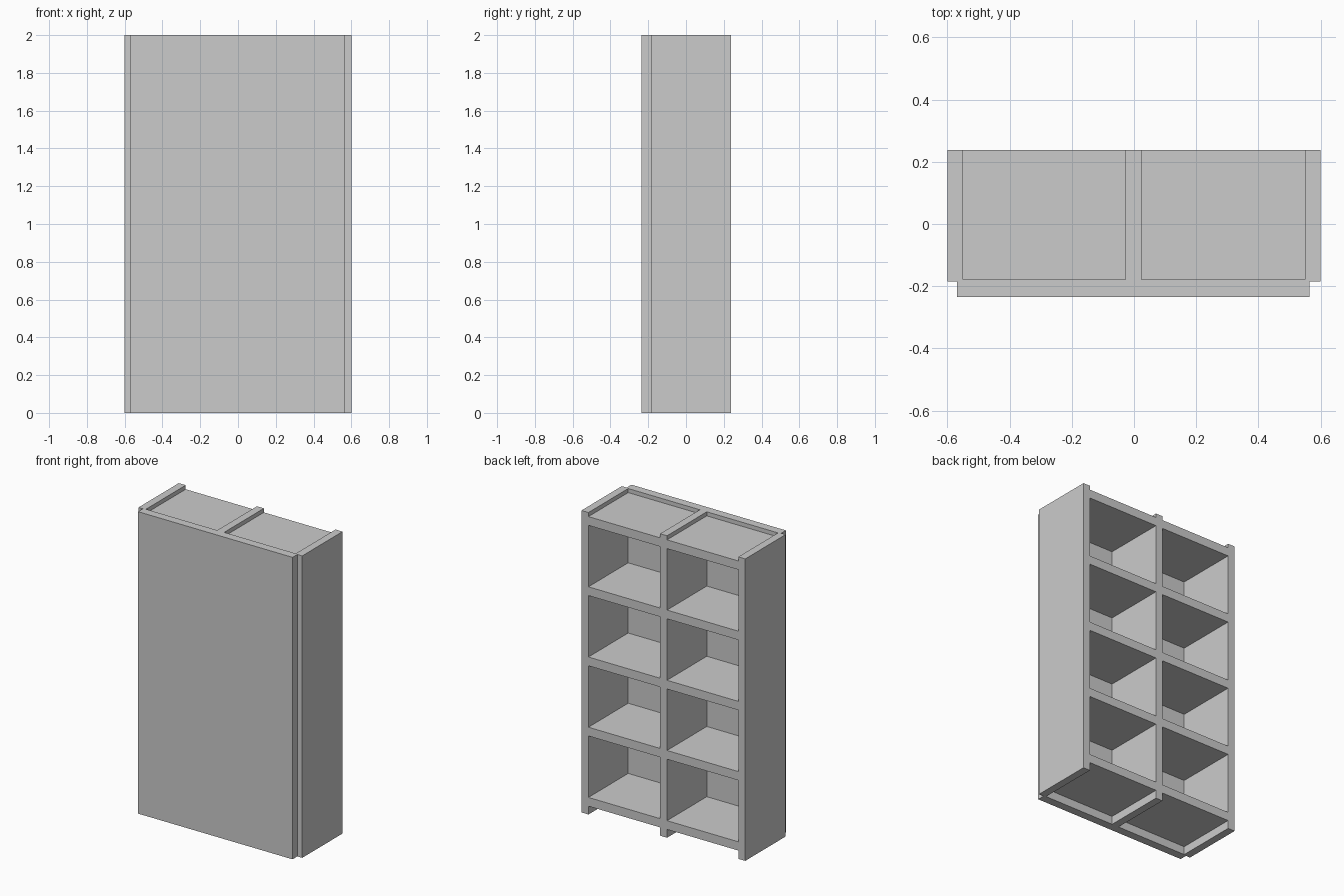
import bpy, bmesh

if "Cube" in bpy.data.objects:
    bpy.data.objects.remove(bpy.data.objects["Cube"])


def box(name, x, y, z):
    """Box spanning the given (min, max) ranges."""
    bm = bmesh.new()
    bmesh.ops.create_cube(bm, size=1)
    for v in bm.verts:
        v.co = [r[0] if c < 0 else r[1] for c, r in zip(v.co, (x, y, z))]
    mesh = bpy.data.meshes.new(name)
    bm.to_mesh(mesh)
    bm.free()
    obj = bpy.data.objects.new(name, mesh)
    bpy.context.collection.objects.link(obj)
    return obj


OPEN_Y = 0.237      # open side of the bookcase
POST_Y = -0.185     # uprights stop just inside the panel
PANEL_Y = -0.179

# Full-height uprights: two sides and a centre divider
for name, x in (("left_side", (-0.6, -0.549)),
                ("centre_divider", (-0.027, 0.024)),
                ("right_side", (0.549, 0.6))):
    box(name, x, (POST_Y, OPEN_Y), (0, 2))

# Closing panel, slightly narrower than the case
box("closing_panel", (-0.568, 0.564), (-0.235, PANEL_Y), (0, 2))

# Five shelves per bay, evenly spaced
for bay, x in (("left", (-0.549, -0.027)), ("right", (0.024, 0.549))):
    for i in range(5):
        z = 0.055 + 0.465 * i
        box(f"{bay}_shelf_{i + 1}", x, (PANEL_Y, OPEN_Y), (z, z + 0.058))
